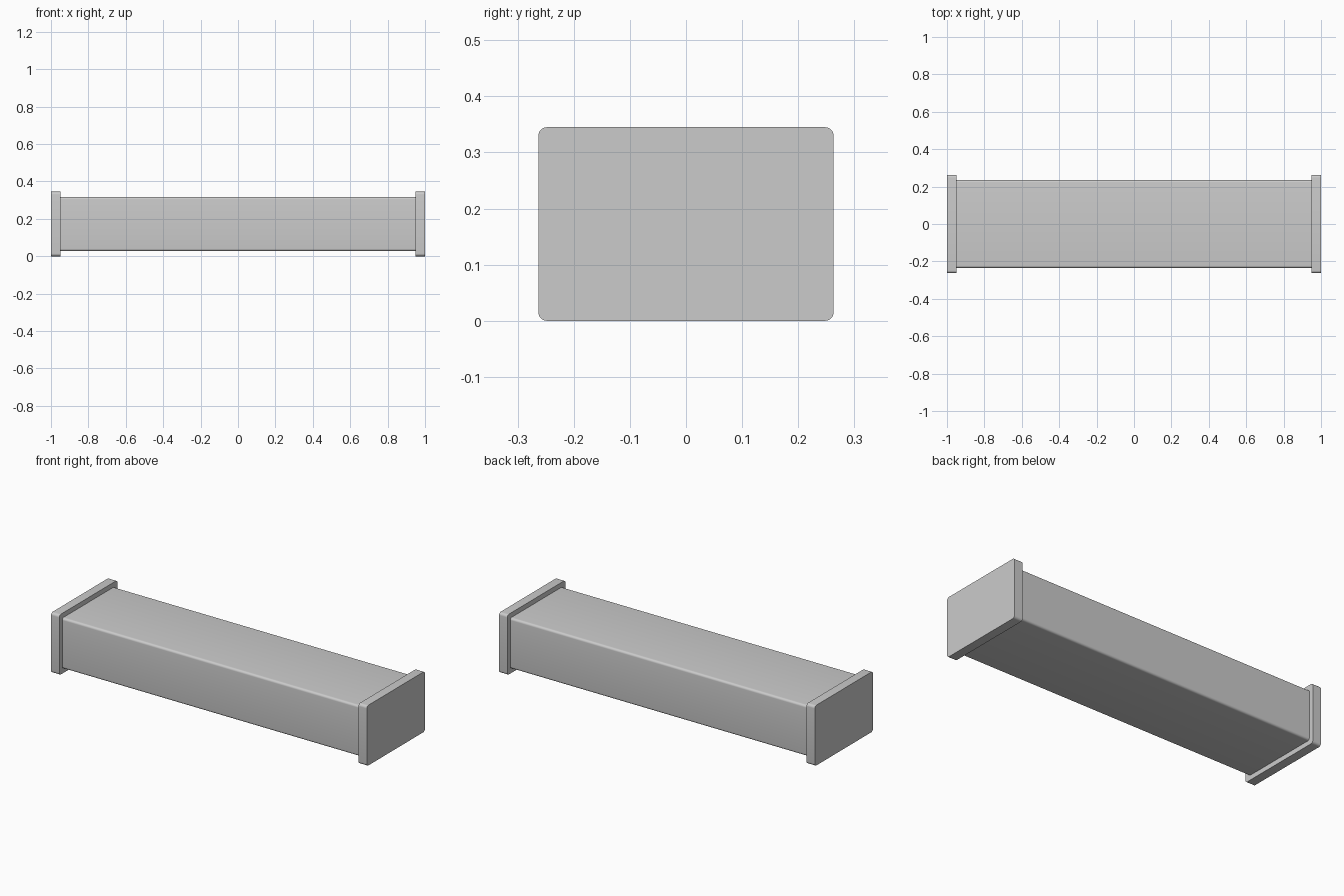
import bpy, bmesh
from math import sin, cos, pi

if "Cube" in bpy.data.objects:
    bpy.data.objects.remove(bpy.data.objects["Cube"])

MID_Z = 0.1725


def rounded_bar(name, x0, x1, half_y, half_z, radius, steps=6):
    """Rounded-rectangle profile in YZ, extruded along x."""
    bm = bmesh.new()
    ring = []
    for q, (sy, sz) in enumerate([(1, 1), (-1, 1), (-1, -1), (1, -1)]):
        for i in range(steps + 1):
            a = (q + i / steps) * pi / 2
            y = sy * (half_y - radius) + radius * cos(a)
            z = sz * (half_z - radius) + radius * sin(a)
            ring.append(bm.verts.new((x0, y, MID_Z + z)))
    face = bm.faces.new(ring)
    ext = bmesh.ops.extrude_face_region(bm, geom=[face], use_keep_orig=True)
    moved = [g for g in ext["geom"] if isinstance(g, bmesh.types.BMVert)]
    bmesh.ops.translate(bm, verts=moved, vec=(x1 - x0, 0, 0))
    bmesh.ops.recalc_face_normals(bm, faces=bm.faces)
    mesh = bpy.data.meshes.new(name)
    bm.to_mesh(mesh)
    bm.free()
    obj = bpy.data.objects.new(name, mesh)
    bpy.context.collection.objects.link(obj)
    bpy.ops.object.select_all(action='DESELECT')
    obj.select_set(True)
    bpy.context.view_layer.objects.active = obj
    bpy.ops.object.shade_smooth_by_angle(angle=pi / 6)
    return obj


# Long central beam
rounded_bar("beam", -0.95, 0.95, 0.2355, 0.145, 0.013)

# End plates
rounded_bar("left_end_plate", -1.0, -0.948, 0.263, MID_Z, 0.015)
rounded_bar("right_end_plate", 0.948, 1.0, 0.263, MID_Z, 0.015)
